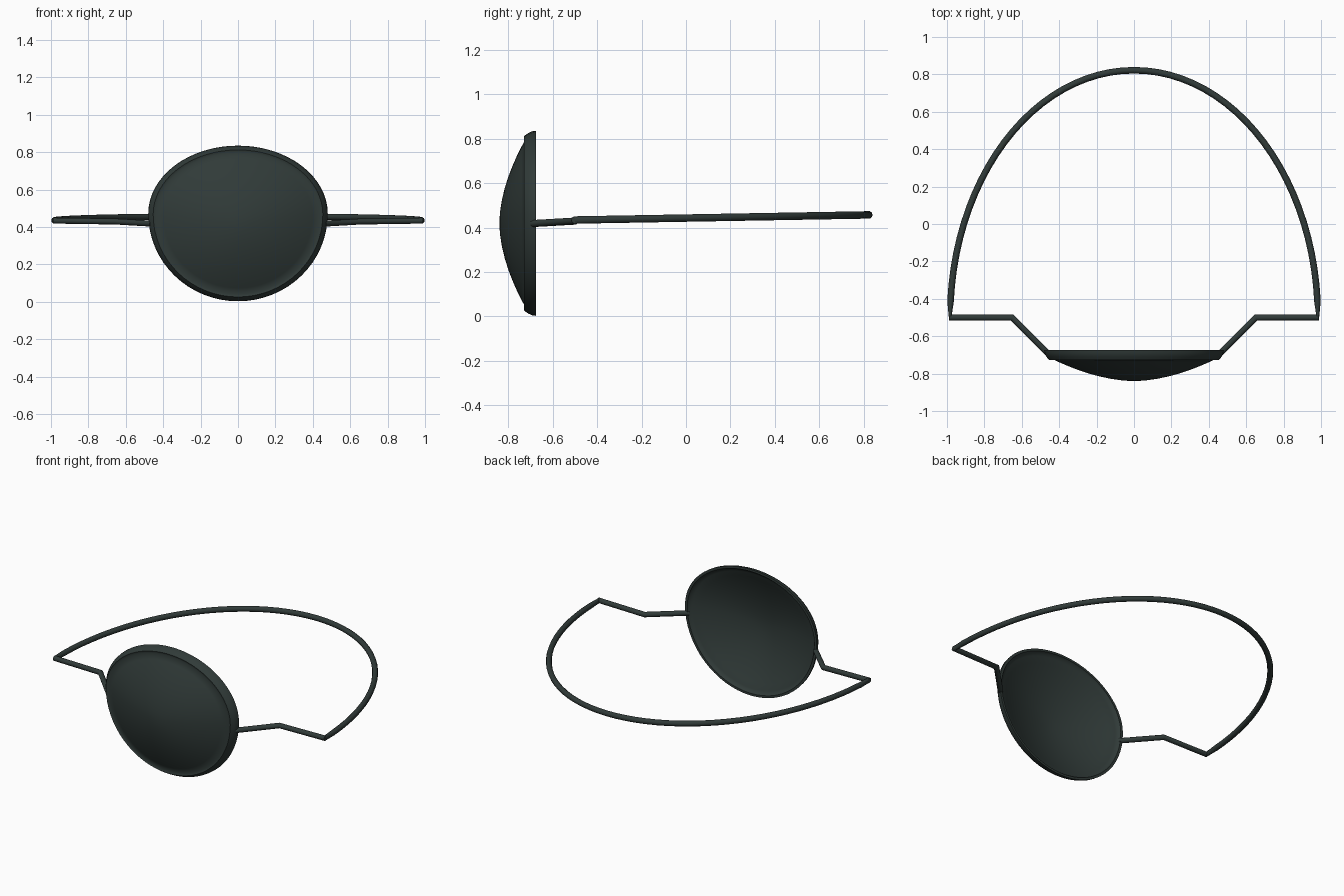
import bpy, bmesh
from math import sin, cos, pi
from mathutils import Vector

cube = bpy.data.objects.get("Cube")
if cube:
    bpy.data.objects.remove(cube, do_unlink=True)

COLOR = (0.03, 0.043, 0.04, 1)
mat = bpy.data.materials.new("dark slate leather")
mat.use_nodes = True
mat.diffuse_color = COLOR
bsdf = next(n for n in mat.node_tree.nodes if n.type == 'BSDF_PRINCIPLED')
bsdf.inputs["Base Color"].default_value = COLOR
bsdf.inputs["Roughness"].default_value = 0.7


def finish(name, bm, angle):
    bmesh.ops.recalc_face_normals(bm, faces=bm.faces)
    mesh = bpy.data.meshes.new(name)
    bm.to_mesh(mesh)
    bm.free()
    mesh.materials.append(mat)
    obj = bpy.data.objects.new(name, mesh)
    bpy.context.collection.objects.link(obj)
    bpy.ops.object.select_all(action='DESELECT')
    obj.select_set(True)
    bpy.context.view_layer.objects.active = obj
    bpy.ops.object.shade_smooth_by_angle(angle=angle)
    return obj


def bridge(bm, a, b):
    n = len(a)
    for i in range(n):
        j = (i + 1) % n
        bm.faces.new((a[i], a[j], b[j], b[i]))


def tube(name, points, radius, end_width=1.0, sides=10):
    """Mitred round cord; end_width pinches the two end rings sideways."""
    pts = [Vector(p) for p in points]
    bm = bmesh.new()
    rings = []
    for i, p in enumerate(pts):
        before = (p - pts[max(i - 1, 0)]).normalized()
        after = (pts[min(i + 1, len(pts) - 1)] - p).normalized()
        tangent = (before + after).normalized()
        side = tangent.cross(Vector((0, 0, 1))).normalized()
        up = side.cross(tangent)
        is_end = i in (0, len(pts) - 1)
        width = end_width if is_end else 1 / max(tangent.dot(after), 0.5)
        rings.append([bm.verts.new(p + radius * (side * width * cos(a) + up * sin(a)))
                      for a in (2 * pi * k / sides for k in range(sides))])
    for a, b in zip(rings, rings[1:]):
        bridge(bm, a, b)
    bm.faces.new(rings[0])
    bm.faces.new(rings[-1])
    return finish(name, bm, 1.05)


# Patch: domed egg-shaped shell, hollow at the back
SEG, MID = 64, 0.42


def outline(a, scale):
    z = 0.47 + (0.365 if sin(a) > 0 else 0.467) * sin(a)
    return 0.48 * cos(a) * scale, MID + (z - MID) * scale


def dome(r, apex, depth):
    return apex + depth * r ** 1.8


STEPS = [0.12, 0.25, 0.38, 0.5, 0.62, 0.73, 0.83, 0.91]
front = [(r, dome(r, -0.84, 0.14)) for r in STEPS]
rim = [(0.945, -0.728), (0.975, -0.71), (0.995, -0.693), (1.0, -0.675), (0.965, -0.675), (0.945, -0.69)]
back = [(r, dome(r, -0.805, 0.13)) for r in reversed(STEPS)]

bm = bmesh.new()
rings = []
for r, y in front + rim + back:
    ring = []
    for k in range(SEG):
        x, z = outline(2 * pi * k / SEG, r)
        ring.append(bm.verts.new((x, y, z)))
    rings.append(ring)
for a, b in zip(rings, rings[1:]):
    bridge(bm, a, b)
for ring, y in ((rings[0], -0.84), (rings[-1], -0.805)):
    tip = bm.verts.new((0, y, MID))
    for k in range(SEG):
        bm.faces.new((ring[k], ring[(k + 1) % SEG], tip))
finish("eye_patch", bm, 0.9)

# Bent arms joining the patch to the band
for s, name in ((1, "left_arm"), (-1, "right_arm")):
    tube(name, [(s * 0.462, -0.69, 0.418), (s * 0.652, -0.5, 0.429), (s * 0.988, -0.5, 0.434)], 0.0165)

# Band: half ellipse around the head, rising slightly to the back
N = 48
band = []
for i in range(N + 1):
    t = pi * i / N
    band.append((0.983 * cos(t), -0.5 + 1.322 * sin(t), 0.434 + 0.023 * sin(t)))
tube("head_band", band, 0.0175, end_width=0.4)
